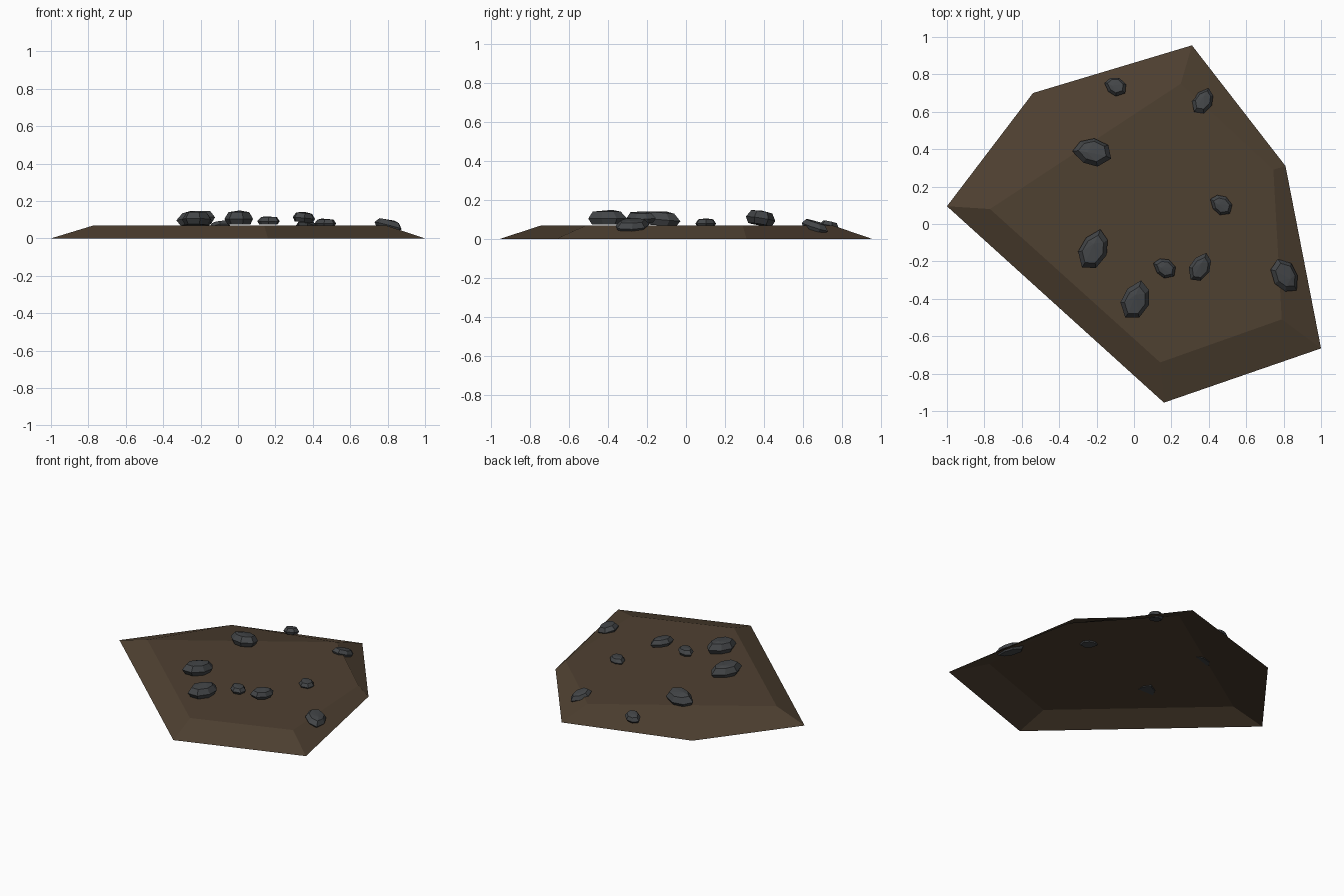
import bpy, bmesh, math
from mathutils import Vector, Matrix

if "Cube" in bpy.data.objects:
    bpy.data.objects.remove(bpy.data.objects["Cube"])


def material(name, rgb):
    m = bpy.data.materials.new(name)
    m.diffuse_color = (*rgb, 1)
    m.use_nodes = True
    m.node_tree.nodes["Principled BSDF"].inputs["Base Color"].default_value = m.diffuse_color
    return m


brown = material("earth brown", (0.078, 0.052, 0.031))
grey = material("stone grey", (0.056, 0.060, 0.064))


def add_object(name, bm, mat):
    mesh = bpy.data.meshes.new(name)
    bm.to_mesh(mesh)
    bm.free()
    mesh.materials.append(mat)
    ob = bpy.data.objects.new(name, mesh)
    bpy.context.collection.objects.link(ob)
    return ob


# Earth patch: open-bottomed plateau, the back-left bank spans one long top edge
rim = [(-1, .095), (-.54, .70), (.31, .955), (.81, .31), (1, -.665), (.16, -.955)]
crest = [(-.77, .08), None, (.25, .75), (.745, .29), (.79, -.51), (.14, -.74)]
bm = bmesh.new()
low = [bm.verts.new((x, y, 0)) for x, y in rim]
high = [bm.verts.new((*p, .07)) if p else None for p in crest]
bm.faces.new([v for v in reversed(high) if v])
bm.faces.new((low[2], low[1], low[0], high[0], high[2]))
for i in range(2, 6):
    j = (i + 1) % 6
    bm.faces.new((low[j], low[i], high[i], high[j]))
add_object("earth_patch", bm, brown)

# Stones: three stacked rings of one uneven outline, pointed at the +x end
outline = [(1, .05), (.4, .8), (-.35, 1), (-1, .35), (-.8, -.6), (-.05, -1), (.65, -.7)]
rings = [(0, .80, 0), (.40, 1, 0), (.88, .72, -.04)]   # height, scale, shift


def stone(name, centre, size, yaw, lean=(0, 0)):
    bm = bmesh.new()
    l, w, h = size
    levels = []
    for z, s, shift in rings:
        levels.append([bm.verts.new(((x * s + shift) * l / 2, y * s * w / 2, (z - .5) * h))
                       for x, y in outline])
    n = len(outline)
    bm.faces.new(levels[0][::-1])
    for a, b in zip(levels, levels[1:]):
        for i in range(n):
            j = (i + 1) % n
            bm.faces.new((a[i], a[j], b[j], b[i]))
    # low off-centre peak gives the faceted top
    peak = bm.verts.new((.12 * l, .06 * w, .5 * h))
    for i in range(n):
        bm.faces.new((levels[-1][i], levels[-1][(i + 1) % n], peak))
    tilt = Vector((0, 0, 1)).rotation_difference(Vector((*lean, 1))).to_matrix().to_4x4()
    bm.transform(Matrix.Translation(centre) @ tilt @ Matrix.Rotation(math.radians(yaw), 4, 'Z'))
    add_object(name, bm, grey)


stones = [
    ((-.10, .737, .069), (.125, .10, .045), 160, (-.1, .2)),
    ((.37, .66, .068), (.155, .105, .05), 65, (.1, .3)),
    ((-.225, .385, .110), (.21, .15, .075), 175, (-.05, .15)),
    ((.465, .103, .084), (.13, .10, .044), 150, (0, 0)),
    ((-.215, -.135, .107), (.225, .15, .075), 70, (0, .08)),
    ((.01, -.405, .112), (.215, .15, .075), 73, (0, 0)),
    ((.163, -.235, .096), (.13, .10, .045), 155, (0, 0)),
    ((.355, -.23, .114), (.165, .11, .055), 65, (.1, 0)),
    ((.81, -.28, .073), (.195, .14, .055), -52, (.27, .03)),
]
for i, s in enumerate(stones, 1):
    stone(f"stone_{i}", *s)
